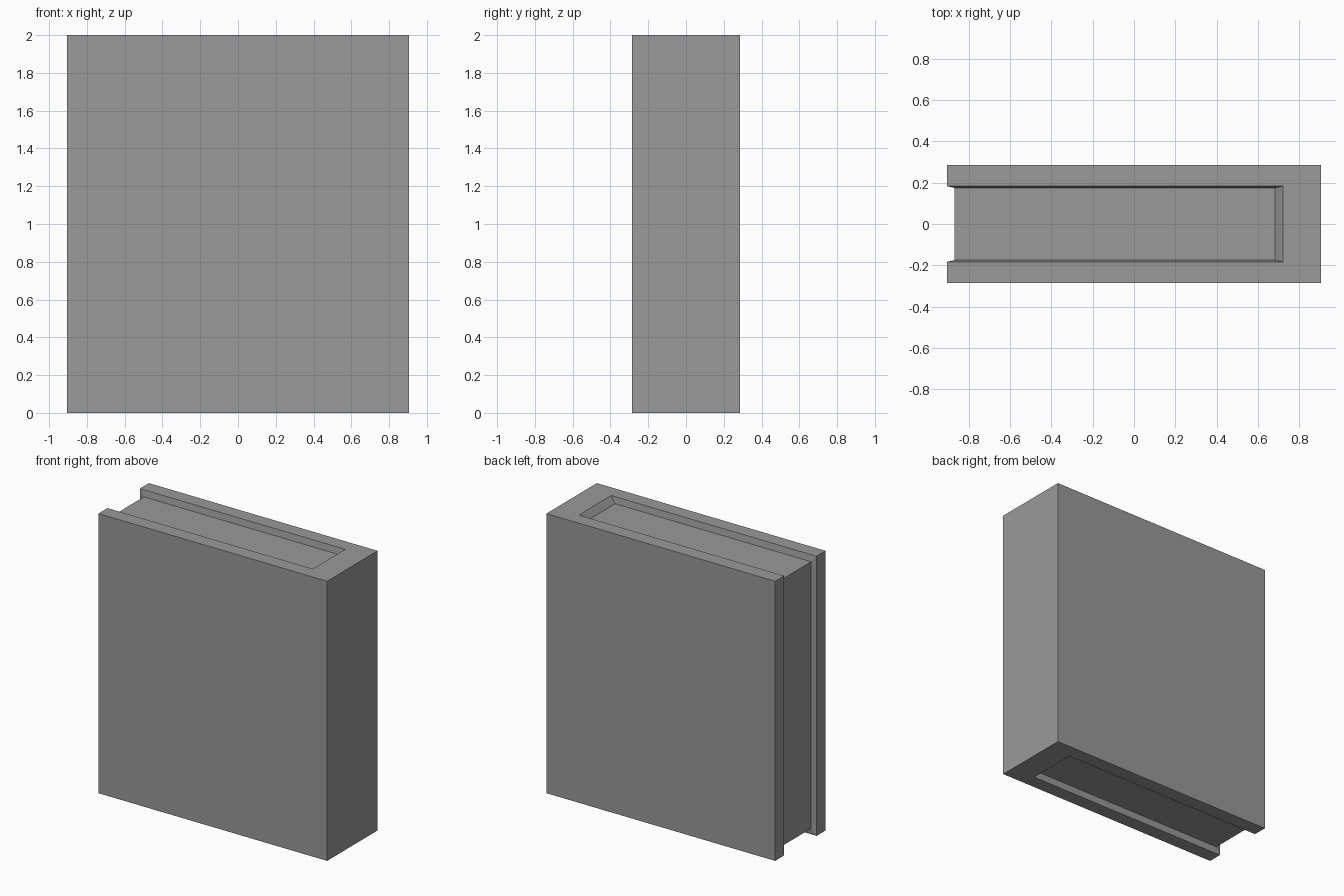
import bpy, bmesh
from mathutils import Vector, Matrix

default = bpy.data.objects.get("Cube")
if default:
    bpy.data.objects.remove(default, do_unlink=True)

# Overall size, cover thickness and page block measures
WIDTH, DEPTH, HEIGHT = 1.81, 0.57, 2.0
SPINE_X = 0.72      # inner side of the spine
PAGE_Y = 0.183      # inner side of each cover
SHRINK = 0.954      # page block recess, as a scale about its centre

grey = bpy.data.materials.new("book_grey")
grey.use_nodes = True
colour = (0.32, 0.32, 0.32, 1)
grey.diffuse_color = colour
grey.node_tree.nodes["Principled BSDF"].inputs["Base Color"].default_value = colour

# Solid block for the closed book
bm = bmesh.new()
bmesh.ops.create_cube(bm, size=1)
bmesh.ops.scale(bm, vec=(WIDTH, DEPTH, HEIGHT), verts=bm.verts)
bmesh.ops.translate(bm, vec=(0, 0, HEIGHT / 2), verts=bm.verts)

# Cut lines between covers, spine and pages
for point, normal in (((SPINE_X, 0, 0), (1, 0, 0)),
                      ((0, PAGE_Y, 0), (0, 1, 0)),
                      ((0, -PAGE_Y, 0), (0, 1, 0))):
    bmesh.ops.bisect_plane(bm, geom=bm.verts[:] + bm.edges[:] + bm.faces[:],
                           plane_co=point, plane_no=normal)

# Page faces on top, bottom and fore edge, sunk between the covers
pages = []
for face in bm.faces:
    c = face.calc_center_median()
    if abs(c.y) < PAGE_Y and c.x < SPINE_X:
        pages.append(face)
result = bmesh.ops.extrude_face_region(bm, geom=pages)
bmesh.ops.delete(bm, geom=[f for f in pages if f.is_valid], context="FACES")
sunk = [v for v in result["geom"] if isinstance(v, bmesh.types.BMVert)]
centre = Vector(((SPINE_X - WIDTH / 2) / 2, 0, HEIGHT / 2))
bmesh.ops.scale(bm, vec=(SHRINK,) * 3, verts=sunk,
                space=Matrix.Translation(-centre))

# Clean flat sides
bmesh.ops.dissolve_limit(bm, angle_limit=0.01, verts=bm.verts, edges=bm.edges)
bmesh.ops.recalc_face_normals(bm, faces=bm.faces)

mesh = bpy.data.meshes.new("book")
bm.to_mesh(mesh)
bm.free()
mesh.materials.append(grey)
book = bpy.data.objects.new("book", mesh)
bpy.context.collection.objects.link(book)
